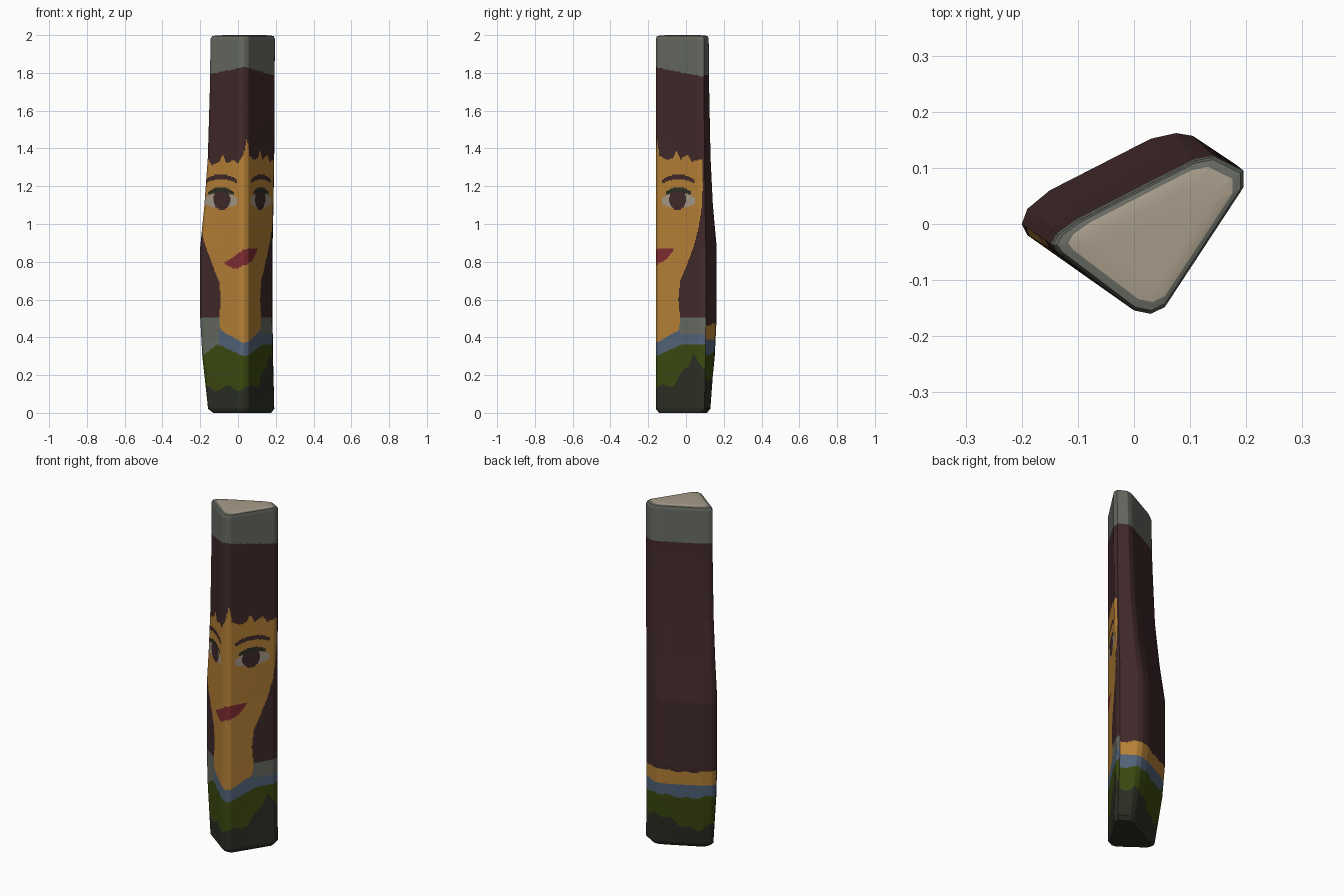
import bpy, bmesh, math
from mathutils import Vector

if "Cube" in bpy.data.objects:
    bpy.data.objects.remove(bpy.data.objects["Cube"])

STEP = 0.0062


def srgb(c):
    c /= 255
    return c / 12.92 if c < 0.04045 else ((c + 0.055) / 1.055) ** 2.4


PALETTE = {
    "skin_orange": (184, 130, 55), "hair_brown": (66, 42, 43), "stone_grey": (103, 106, 98),
    "cream": (168, 156, 138), "collar_blue": (82, 100, 122), "olive_green": (60, 74, 16),
    "moss_dark": (44, 47, 37), "lip_red": (128, 44, 50),
}
SKIN, HAIR, GREY, CREAM, BLUE, OLIVE, MOSS, LIP = range(8)


def interp(table, x):
    """Piecewise linear lookup in an ascending list of (x, value)."""
    if x <= table[0][0]:
        return table[0][1]
    for (x0, v0), (x1, v1) in zip(table, table[1:]):
        if x <= x1:
            return v0 + (v1 - v0) * (x - x0) / (x1 - x0)
    return table[-1][1]


# Cross-sections of the post, anticlockwise from the front edge: slim (top) and bulged (low)
SLIM = [(0.03, -0.16), (0.055, -0.148), (0.195, 0.065), (0.195, 0.095), (0.145, 0.12), (0.11, 0.113),
        (0.03, 0.072), (-0.10, 0.005), (-0.135, -0.02), (-0.145, -0.038), (-0.135, -0.052), (0.0, -0.154)]
WIDE = [(0.03, -0.16), (0.055, -0.148), (0.18, 0.07), (0.183, 0.105), (0.105, 0.157), (0.075, 0.162),
        (0.03, 0.152), (-0.15, 0.06), (-0.19, 0.027), (-0.20, 0.0), (-0.19, -0.02), (0.0, -0.154)]
BULGE = [(0, 0.2), (0.3, 0.8), (0.5, 1), (0.88, 1), (1.1, 0.6), (1.35, 0.27), (1.7, 0.08), (2, 0)]

# Painted outlines: half width of face and neck, and the lips (across, height)
FACE = [(0.42, 0.12), (0.5, 0.13), (0.6, 0.12), (0.7, 0.13), (0.8, 0.172), (0.9, 0.208),
        (1.0, 0.23), (1.1, 0.245), (1.35, 0.25)]
LIP_TOP = [(-0.10, 0.80), (-0.06, 0.82), (-0.03, 0.845), (0, 0.865), (0.03, 0.873), (0.10, 0.873)]
LIP_LOW = [(-0.10, 0.79), (-0.07, 0.77), (-0.03, 0.765), (0, 0.783), (0.05, 0.81), (0.08, 0.84), (0.10, 0.872)]
FRINGE = [(-0.21, 1.30), (-0.19, 1.35), (-0.17, 1.31), (-0.13, 1.33), (-0.11, 1.37), (-0.09, 1.32),
          (-0.05, 1.34), (-0.03, 1.32), (0.0, 1.37), (0.008, 1.45), (0.02, 1.36), (0.06, 1.34),
          (0.09, 1.35), (0.11, 1.39), (0.13, 1.34), (0.17, 1.37), (0.19, 1.33), (0.23, 1.34)]


def paint_back(x, z):
    rag = 0.02 * math.sin(23 * x) + 0.012 * math.sin(71 * x)
    if z > 1.785:
        return GREY
    if z > 0.47 + rag * 0.3:
        return HAIR
    if z > 0.385:
        return SKIN
    if z > 0.315 + rag * 0.4:
        return BLUE
    return OLIVE if z > 0.15 + 0.25 * max(x, -0.1) + rag else MOSS


def paint_eye(a, z):
    """Eye and brow, alike on both front faces; a is the distance from the front edge."""
    d = (a - 0.12) / 0.085
    if abs(d) > 1:
        return None
    arch = 1 - d * d
    if 1.215 + 0.022 * arch < z < 1.235 + 0.028 * arch:
        return HAIR
    if abs(d) < 0.8 and 1.145 + 0.022 * arch < z < 1.155 + 0.04 * arch:
        return MOSS
    if ((a - 0.115) / 0.044) ** 2 + ((z - 1.13) / 0.056) ** 2 < 1:
        return HAIR
    if 1.105 - 0.02 * arch < z < 1.14 + 0.025 * arch:
        return CREAM
    return None


def paint_front(t, z):
    """t runs across both front faces, zero on the front edge."""
    a = abs(t)
    if z > 1.83 - 0.2 * a:
        return GREY
    if z > interp(FRINGE, t):
        return HAIR
    # shirt and collar
    low = 0.30 + 0.45 * a if a < 0.14 else (0.363 - 0.8 * (a - 0.14) if t < 0 else 0.36)
    if z < low:
        rag = 0.015 * math.sin(55 * t)
        hem = interp([(-0.2, 0.13), (0.02, 0.13), (0.1, 0.16), (0.17, 0.24), (0.2, 0.33), (0.25, 0.22)], t)
        return OLIVE if z > hem + rag else MOSS
    top = 0.37 + 0.55 * a if a < 0.13 else (low if t < 0 else 0.42)
    if z < top:
        return BLUE
    # head
    if a > interp(FACE, z):
        return HAIR if z > 0.505 else GREY
    if a < 0.1 and interp(LIP_LOW, t) < z < interp(LIP_TOP, t):
        return LIP
    eye = paint_eye(a, z)
    return SKIN if eye is None else eye


def paint(seg, c):
    if seg < 3:
        return paint_front(c.y + 0.16, c.z)
    if seg >= 9:
        return paint_front(c.x - 0.03, c.z)
    return paint_back(c.x, c.z)


# Columns around the post: (segment, fraction along it)
n = len(SLIM)
columns = []
for i in range(n):
    length = (Vector(WIDE[(i + 1) % n]) - Vector(WIDE[i])).length
    k = max(1, round(length / STEP))
    columns += [(i, j / k) for j in range(k)]


def ring(bm, z, shape_z, scale=1.0):
    b = interp(BULGE, shape_z)
    pts = [Vector(s).lerp(Vector(w), b) for s, w in zip(SLIM, WIDE)]
    mid = Vector((0.055, -0.01))
    verts = []
    for i, f in columns:
        p = mid + (pts[i].lerp(pts[(i + 1) % n], f) - mid) * scale
        verts.append(bm.verts.new((p.x, p.y, z)))
    return verts


bm = bmesh.new()


def bridge(lo, hi, colour=None):
    m = len(columns)
    for j in range(m):
        f = bm.faces.new((lo[j], lo[(j + 1) % m], hi[(j + 1) % m], hi[j]))
        f.material_index = paint(columns[j][0], f.calc_center_median()) if colour is None else colour


# Painted shaft
Z0, Z1 = 0.022, 1.98
rows = round((Z1 - Z0) / STEP)
first = last = ring(bm, Z0, Z0)
for r in range(1, rows + 1):
    z = Z0 + (Z1 - Z0) * r / rows
    new = ring(bm, z, z)
    bridge(last, new)
    last = new

# Rounded top with a bare cream cut, and the rounded foot
shoulder = ring(bm, 1.994, 2, 0.96)
bridge(last, shoulder, GREY)
rim = ring(bm, 1.998, 2, 0.86)
bridge(shoulder, rim, GREY)
crown = ring(bm, 2.0, 2, 0.6)
bridge(rim, crown, CREAM)
bm.faces.new(crown).material_index = CREAM
foot = ring(bm, 0.0, 0, 0.88)
bridge(foot, first, MOSS)
bm.faces.new(foot[::-1]).material_index = MOSS

mesh = bpy.data.meshes.new("painted_post")
bm.to_mesh(mesh)
bm.free()
for name, rgb in PALETTE.items():
    mat = bpy.data.materials.new(name)
    mat.diffuse_color = (*[srgb(c) for c in rgb], 1)
    mat.use_nodes = True
    mat.node_tree.nodes["Principled BSDF"].inputs["Base Color"].default_value = mat.diffuse_color
    mesh.materials.append(mat)
post = bpy.data.objects.new("painted_post", mesh)
bpy.context.collection.objects.link(post)
bpy.context.view_layer.objects.active = post
post.select_set(True)
bpy.ops.object.shade_smooth_by_angle(angle=math.radians(40))
